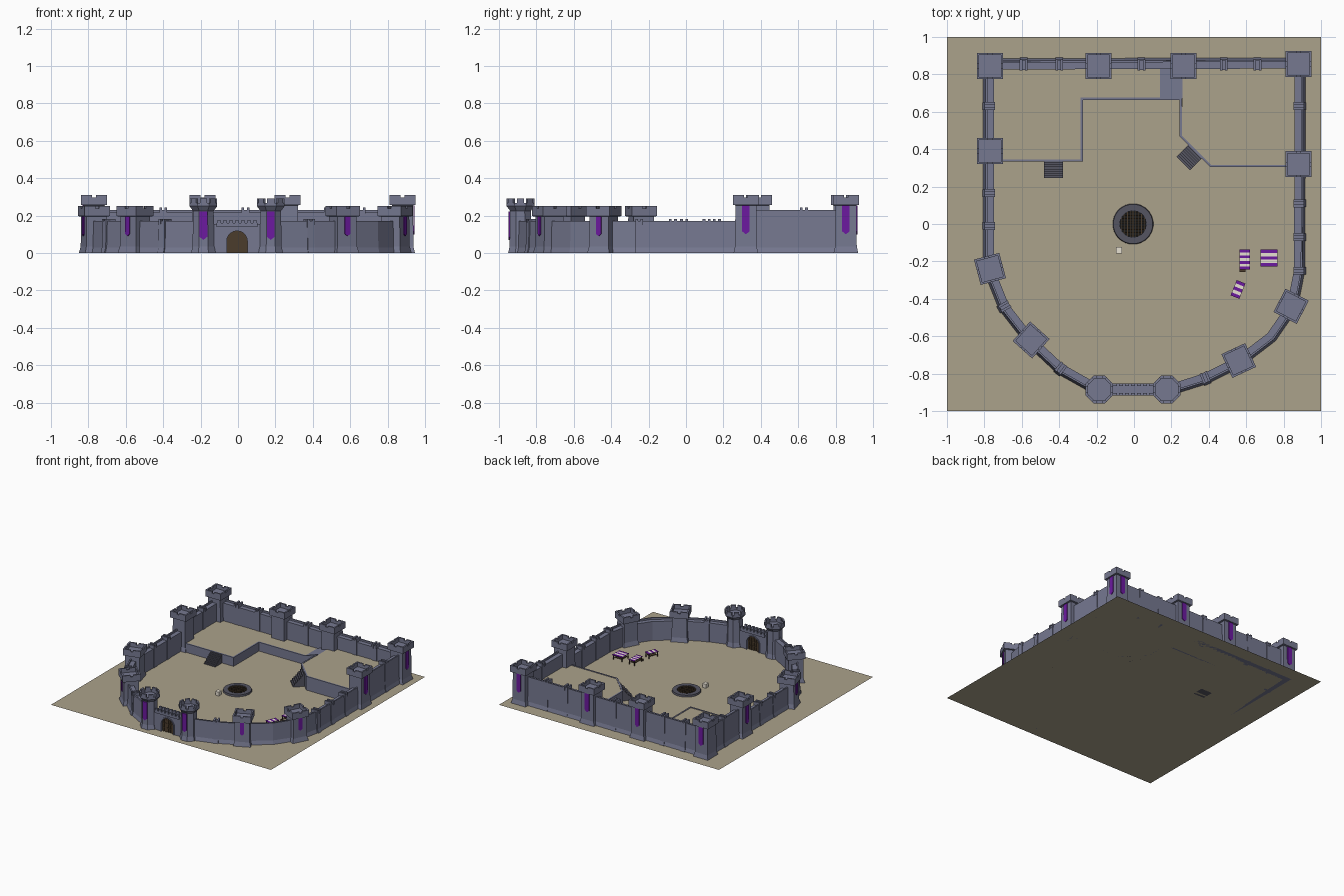
import bpy, bmesh
from math import pi, cos, sin, radians, atan2
from mathutils import Matrix, Vector

if "Cube" in bpy.data.objects:
    bpy.data.objects.remove(bpy.data.objects["Cube"])


def mat(name, r, g, b):
    m = bpy.data.materials.new(name)
    m.diffuse_color = (r, g, b, 1)
    m.use_nodes = True
    m.node_tree.nodes["Principled BSDF"].inputs["Base Color"].default_value = m.diffuse_color
    return m


STONE = mat("stone", .18, .19, .28)
DARK = mat("dark_stone", .09, .09, .12)
SAND = mat("sand", .41, .36, .26)
PURPLE = mat("purple_cloth", .15, .01, .35)
CREAM = mat("cream_cloth", .8, .75, .65)
WOOD = mat("wood", .07, .045, .025)
BLACK = mat("pit_black", .01, .01, .01)


def place(x, y, ang=0, z=0):
    return Matrix.Translation((x, y, z)) @ Matrix.Rotation(ang, 4, 'Z')


def finish(bm, name, m):
    bmesh.ops.recalc_face_normals(bm, faces=bm.faces)
    me = bpy.data.meshes.new(name)
    bm.to_mesh(me)
    bm.free()
    me.materials.append(m)
    ob = bpy.data.objects.new(name, me)
    bpy.context.collection.objects.link(ob)


def box(bm, M, lo, hi):
    c = (Vector(lo) + Vector(hi)) / 2
    s = Vector(hi) - Vector(lo)
    bmesh.ops.create_cube(bm, size=1, matrix=M @ Matrix.Translation(c) @ Matrix.Diagonal((*s, 1)))


def loft(bm, M, n, prof, cap=True):
    """Stack n-gon rings; prof is (apothem, z), one flat side facing +x."""
    rings = []
    for a, z in prof:
        r = a / cos(pi / n)
        rings.append([bm.verts.new(M @ Vector((r * cos((2 * i + 1) * pi / n), r * sin((2 * i + 1) * pi / n), z)))
                      for i in range(n)])
    for a, b in zip(rings, rings[1:]):
        for i in range(n):
            j = (i + 1) % n
            bm.faces.new((a[i], a[j], b[j], b[i]))
    if cap:
        bm.faces.new(rings[-1])


def prism(bm, M, pts, y0, y1):
    """Outline in local xz, extruded along y."""
    a = [bm.verts.new(M @ Vector((x, y0, z))) for x, z in pts]
    b = [bm.verts.new(M @ Vector((x, y1, z))) for x, z in pts]
    for i in range(len(a)):
        j = (i + 1) % len(a)
        bm.faces.new((a[i], a[j], b[j], b[i]))
    bm.faces.new(a)
    bm.faces.new(b[::-1])


def sweep(bm, path, prof):
    """Mitred sweep; prof is (offset to the right of travel, z)."""
    P = [Vector(p) for p in path]
    N = []
    for a, b in zip(P, P[1:]):
        d = (b - a).normalized()
        N.append(Vector((d.y, -d.x)))
    rings = []
    for i, p in enumerate(P):
        n0, n1 = N[max(i - 1, 0)], N[min(i, len(N) - 1)]
        m = (n0 + n1) / (1 + n0.dot(n1))
        rings.append([bm.verts.new((p.x + m.x * o, p.y + m.y * o, z)) for o, z in prof])
    k = len(prof)
    for a, b in zip(rings, rings[1:]):
        for i in range(k):
            j = (i + 1) % k
            bm.faces.new((a[i], a[j], b[j], b[i]))
    bm.faces.new(rings[0])
    bm.faces.new(rings[-1][::-1])


def flat(name, pts, m):
    bm = bmesh.new()
    bm.faces.new([bm.verts.new(p) for p in pts])
    finish(bm, name, m)


# ground and raised terraces
flat("ground", [(-1, -1, 0), (1, -1, 0), (1, 1, 0), (-1, 1, 0)], SAND)
LO, HI = .07, .11
flat("left_terrace", [(x, y, LO) for x, y in [(-.77, .34), (-.28, .34), (-.28, .67), (.14, .67), (.14, .85), (-.77, .85)]], SAND)
flat("right_terrace", [(x, y, HI) for x, y in [(.26, .67), (.25, .47), (.41, .31), (.88, .31), (.88, .85), (.26, .85)]], SAND)
flat("terrace_ramp", [(.14, .67, LO), (.26, .67, HI), (.26, .85, HI), (.14, .85, LO)], STONE)
bm = bmesh.new()
sec = lambda h: [(-.006, 0), (.006, 0), (.006, h), (-.006, h)]
sweep(bm, [(-.77, .34), (-.28, .34), (-.28, .67), (.14, .67)], sec(LO + .003))
sweep(bm, [(.25, .67), (.25, .47), (.41, .31), (.88, .31)], sec(HI + .003))
prism(bm, place(0, .67), [(.14, 0), (.256, 0), (.256, HI + .003), (.14, LO + .003)], -.006, .006)
finish(bm, "retaining_wall", STONE)

# stairs up to the terraces
bm = bmesh.new()
for x, y, ang, h in [(-.43, .34, 0, LO), (.33, .39, radians(-45), HI)]:
    n = 8
    for i in range(n):
        box(bm, place(x, y, ang), (-.051, -.095 + .095 * i / n, 0), (.051, 0, h * (i + 1) / n))
finish(bm, "terrace_stairs", DARK)

# curtain walls with outer parapet
W_LOW, W_HIGH = .17, .23
wall = lambda h: [(.036, 0), (.028, .03), (.024, h), (.014, h), (.014, h - .014), (-.022, h - .014), (-.022, 0)]
right_path = [(.175, -.885), (.38, -.82), (.56, -.73), (.73, -.6), (.84, -.44), (.877, -.25), (.88, .32)]
back_path = [(.88, .32), (.88, .853), (-.77, .848), (-.77, .39)]
left_path = [(-.77, .39), (-.77, -.24), (-.69, -.44), (-.55, -.62), (-.39, -.77), (-.185, -.885)]
bm = bmesh.new()
for p, h in [(right_path, W_LOW), (back_path, W_HIGH), (left_path, W_LOW)]:
    sweep(bm, p, wall(h))
finish(bm, "curtain_walls", STONE)

# wall piers with a pair of teeth each; angle is the outward direction
piers = [(x, .85, 90, W_HIGH) for x in (-.59, -.40, .04, .48, .66)]
piers += [(.88, y, 0, W_LOW) for y in (.11, -.07, -.25)] + [(-.77, y, 180, W_LOW) for y in (.165, -.01)]
piers += [(.88, .63, 0, W_HIGH), (-.77, .63, 180, W_HIGH)]
piers += [(-.69, -.44, 210, W_LOW), (-.39, -.77, 232, W_LOW), (.38, -.82, -68, W_LOW)]
bm = bmesh.new()
for x, y, a, h in piers:
    M = place(x, y, radians(a))
    prism(bm, M, [(-.026, 0), (.04, 0), (.032, .03), (.028, h), (-.026, h)], -.02, .02)
    for s in (-.014, .014):
        box(bm, M, (-.028, s - .007, h - .02), (.03, s + .007, h + .013))
finish(bm, "wall_piers", STONE)

banners = bmesh.new()


def banner(M, d, w, top, bottom):
    prism(banners, M @ Matrix.Translation((d, 0, 0)) @ Matrix.Rotation(pi / 2, 4, 'Z'),
          [(-w, top), (-w, bottom + w * .8), (0, bottom), (w, bottom + w * .8), (w, top)], -.004, .002)


# square towers: x, y, rotation, height, banner sides
towers = [(-.77, .845, 0, .31, [90]), (-.19, .845, 0, .31, [90]), (.265, .845, 0, .31, [90]),
          (.88, .855, 0, .31, [0, 90]), (-.77, .39, 0, .31, [180]), (.88, .32, 0, .31, [0]),
          (-.77, -.24, 195, .25, [0]), (-.55, -.62, 228, .25, [0]),
          (.56, -.73, -65, .25, [0]), (.84, -.44, -27, .25, [0])]
bm = bmesh.new()
for x, y, a, h, sides in towers:
    M = place(x, y, radians(a))
    loft(bm, M, 4, [(.066, 0), (.058, .035), (.056, h - .055), (.07, h - .053), (.07, h - .013),
                    (.058, h - .013), (.058, h - .035)])
    for k in range(4):
        R = M @ Matrix.Rotation(k * pi / 2, 4, 'Z')
        box(bm, R, (.058, .01, h - .013), (.07, .07, h))
        box(bm, R, (.058, -.058, h - .013), (.07, -.01, h))
    for s in sides:
        banner(M @ Matrix.Rotation(radians(s), 4, 'Z'), .059, .02 if h > .3 else .015,
               h - .056, .1 if h > .3 else .09)
finish(bm, "square_towers", STONE)

# octagonal gate towers
bm = bmesh.new()
for x in (-.185, .175):
    M = place(x, -.885)
    loft(bm, M, 8, [(.066, 0), (.058, .035), (.055, .225), (.074, .25), (.074, .268), (.06, .268), (.06, .25)])
    for k in range(8):
        box(bm, M @ Matrix.Rotation(k * pi / 4, 4, 'Z'), (.06, -.019, .265), (.074, .019, .29))
    banner(place(x, -.885, -pi / 2), .059, .021, .222, .07)
finish(bm, "gate_towers", STONE)
finish(banners, "banners", PURPLE)


# gatehouse with arched opening
def arch(r, spring, n=10):
    return [(r, 0)] + [(r * cos(pi * i / n), spring + r * sin(pi * i / n)) for i in range(n + 1)] + [(-r, 0)]


G = place(-.005, -.885)
bm = bmesh.new()
prism(bm, G, [(-.14, 0), (-.14, .155), (.14, .155), (.14, 0)] + arch(.055, .063), -.022, .022)
prism(bm, G, arch(.064, .063) + arch(.055, .063)[::-1], -.028, .028)
for s in (-1, 1):
    y0, y1 = sorted((s * .018, s * .032))
    box(bm, G, (-.11, y0, .14), (.11, y1, .16))
    for i in range(7):
        c = -.096 + .032 * i
        box(bm, G, (c - .01, y0, .16), (c + .01, y1, .175))
finish(bm, "gatehouse", STONE)
bm = bmesh.new()
prism(bm, G, arch(.055, .063), -.01, .01)
for i in range(-2, 3):
    box(bm, G, (i * .02 - .003, -.015, 0), (i * .02 + .003, .015, .1))
for z in (.03, .065):
    box(bm, G, (-.053, -.014, z), (.053, .014, z + .006))
finish(bm, "gate_door", WOOD)

# grated pit in the courtyard
bm = bmesh.new()
loft(bm, place(-.005, 0), 24, [(.108, 0), (.105, .014), (.07, .014), (.07, .002)], cap=False)
finish(bm, "pit_rim", DARK)
bm = bmesh.new()
loft(bm, place(-.005, 0), 24, [(.07, .003)])
finish(bm, "pit_floor", BLACK)
bm = bmesh.new()
for i in range(-4, 5):
    c = i * .015
    L = (.07 ** 2 - c * c) ** .5
    box(bm, place(-.005, 0), (c - .002, -L, .007), (c + .002, L, .011))
    box(bm, place(-.005, 0), (-L, c - .002, .008), (L, c + .002, .012))
finish(bm, "pit_grate", WOOD)
bm = bmesh.new()
box(bm, place(-.08, -.14), (-.016, -.018, 0), (.016, .018, .032))
finish(bm, "stone_block", CREAM)

# market stalls with striped awnings
purple, cream, wood = bmesh.new(), bmesh.new(), bmesh.new()
for x, y, a, w, l in [(.592, -.19, 0, .054, .106), (.722, -.182, 0, .09, .09), (.556, -.35, -22, .05, .088)]:
    M = place(x, y, radians(a))
    n = 7 if l > .1 else 5
    for i in range(n):
        y0 = -l / 2 + l * i / n
        box(cream if i % 2 else purple, M, (-w / 2, y0, .036), (w / 2, y0 + l / n, .041))
    box(wood, M, (-w * .4, -l * .35, .015), (w * .4, l * .35, .019))
    for sx in (-1, 1):
        for sy in (-1, 1):
            box(wood, M, (sx * w * .43 - .003, sy * l * .43 - .003, 0), (sx * w * .43 + .003, sy * l * .43 + .003, .037))
box(wood, place(.58, -.25), (-.015, -.006, 0), (.015, .006, .015))
finish(purple, "awning_purple_stripes", PURPLE)
finish(cream, "awning_cream_stripes", CREAM)
finish(wood, "stall_frames", WOOD)
